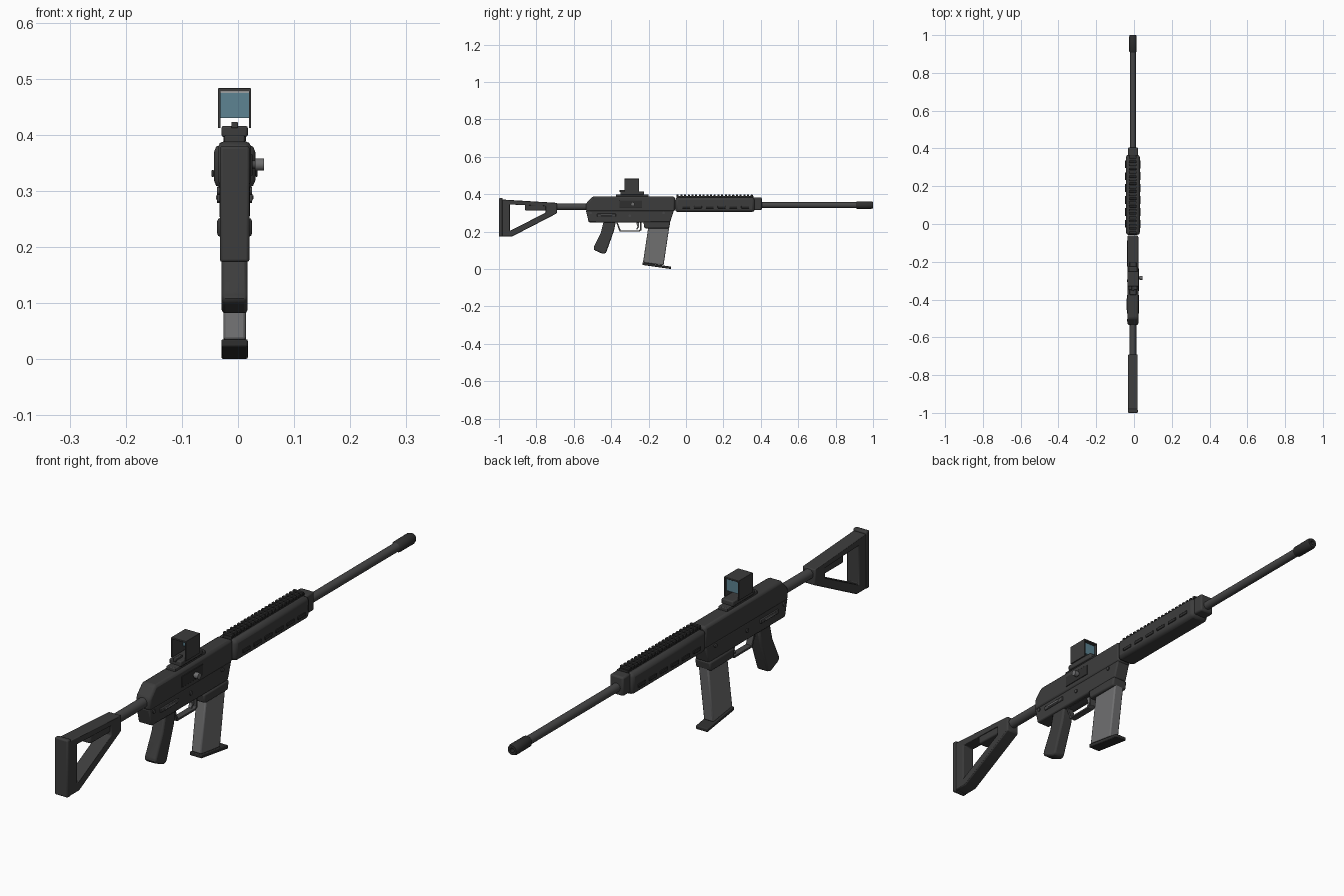
import bpy, bmesh, math

if "Cube" in bpy.data.objects:
    bpy.data.objects.remove(bpy.data.objects["Cube"])

CX = -0.006  # centre line; the bolt handle sticks out on the right


def mat(name, r, g, b):
    m = bpy.data.materials.new(name)
    m.diffuse_color = (r, g, b, 1)
    m.use_nodes = True
    m.node_tree.nodes["Principled BSDF"].inputs["Base Color"].default_value = m.diffuse_color
    return m


BODY = mat("body_black", 0.046, 0.046, 0.046)
DARK = mat("rail_black", 0.028, 0.028, 0.028)
STEEL = mat("barrel_grey", 0.062, 0.062, 0.063)
MAG = mat("magazine_grey", 0.16, 0.16, 0.163)
GLASS = mat("lens_blue", 0.11, 0.23, 0.29)


def finish(name, bm, material, bevel=0, segs=2):
    bmesh.ops.recalc_face_normals(bm, faces=bm.faces[:])
    me = bpy.data.meshes.new(name)
    bm.to_mesh(me)
    bm.free()
    ob = bpy.data.objects.new(name, me)
    bpy.context.collection.objects.link(ob)
    me.materials.append(material)
    if bevel:
        mod = ob.modifiers.new("bevel", 'BEVEL')
        mod.width, mod.segments = bevel, segs
        mod.limit_method, mod.angle_limit = 'ANGLE', math.radians(30)
    bpy.ops.object.select_all(action='DESELECT')
    ob.select_set(True)
    bpy.context.view_layer.objects.active = ob
    bpy.ops.object.shade_smooth_by_angle(angle=math.radians(35))
    return ob


def prism(name, pts, half, material, bevel=0, x=CX, hole=None):
    """Side profile (y, z) extruded across the width, with an optional opening."""
    bm = bmesh.new()

    def loop(p, s):
        return [bm.verts.new((x + s * half, y, z)) for y, z in p]
    a, b = loop(pts, -1), loop(pts, 1)
    n = len(pts)
    rings = [(a, b)]
    if hole:
        c, d = loop(hole, -1), loop(hole, 1)
        rings += [(a, c), (b, d), (c, d)]
    else:
        bm.faces.new(a)
        bm.faces.new(b)
    for p, q in rings:
        for i in range(n):
            j = (i + 1) % n
            bm.faces.new((p[i], p[j], q[j], q[i]))
    return finish(name, bm, material, bevel)


def box(name, y0, y1, z0, z1, half, material, bevel=0, x=CX):
    return prism(name, [(y0, z0), (y1, z0), (y1, z1), (y0, z1)], half, material, bevel, x)


def lathe(name, prof, z, material, sides=20):
    """Profile of (y, radius) turned around the barrel direction."""
    bm = bmesh.new()
    rings = [[bm.verts.new((CX + r * math.cos(2 * math.pi * k / sides), y,
                            z + r * math.sin(2 * math.pi * k / sides)))
              for k in range(sides)] for y, r in prof]
    for p, q in zip(rings, rings[1:]):
        for k in range(sides):
            j = (k + 1) % sides
            bm.faces.new((p[k], p[j], q[j], q[k]))
    bm.faces.new(rings[0])
    bm.faces.new(rings[-1])
    return finish(name, bm, material)


def pin(name, x0, x1, y, z, r, material, sides=12):
    """Round pin across the width."""
    pts = [(y + r * math.cos(2 * math.pi * k / sides), z + r * math.sin(2 * math.pi * k / sides))
           for k in range(sides)]
    return prism(name, pts, (x1 - x0) / 2, material, x=(x0 + x1) / 2)


# Skeleton stock with butt pad
prism("stock_frame", [(-.985, .372), (-.69, .354), (-.69, .298), (-.93, .174), (-.985, .174)],
      .025, BODY, .004,
      hole=[(-.942, .345), (-.75, .338), (-.75, .302), (-.93, .21), (-.942, .205)])
box("butt_pad", -1, -.98, .173, .38, .0265, BODY, .005)
box("stock_tube_sleeve", -.86, -.74, .313, .35, .02, BODY, .005)
lathe("buffer_tube", [(-.76, .018), (-.53, .018)], .333, STEEL)

# Receiver
prism("upper_receiver", [(-.535, .308), (-.06, .308), (-.06, .388), (-.5, .388), (-.535, .35)],
      .029, BODY, .009)
prism("lower_receiver", [(-.535, .313), (-.065, .313), (-.085, .25), (-.52, .25)],
      .027, BODY, .005)
prism("magazine_well", [(-.228, .252), (-.084, .252), (-.09, .218), (-.222, .218)],
      .031, BODY, .006)
box("ejection_port", -.355, -.235, .327, .366, .003, DARK, .001, x=CX + .0285)
pin("bolt_handle_stem", CX + .02, .034, -.285, .347, .007, STEEL)
pin("bolt_handle_knob", .03, .046, -.285, .347, .011, MAG)
for s in (-1, 1):
    box("selector_plate", -.475, -.375, .281, .296, .003, STEEL, .002, x=CX + s * .0285)
    box("selector_lever", -.455, -.395, .285, .292, .002, MAG, .001, x=CX + s * .0315)
    for y, z in ((-.51, .30), (-.3, .285), (-.12, .30)):
        pin("receiver_pin", CX + s * .028 - .003, CX + s * .028 + .003, y, z, .007, STEEL)

# Grip, trigger and guard
prism("grip", [(-.44, .255), (-.375, .255), (-.385, .205), (-.428, .085), (-.445, .081),
               (-.492, .102), (-.494, .115), (-.455, .195)], .023, BODY, .008)
prism("trigger", [(-.268, .255), (-.25, .255), (-.25, .225), (-.262, .21), (-.266, .212),
                  (-.26, .228)], .006, MAG)
prism("trigger_guard", [(-.375, .255), (-.238, .255), (-.238, .208), (-.25, .2), (-.355, .2)],
      .012, STEEL, .001,
      hole=[(-.366, .249), (-.245, .249), (-.245, .212), (-.253, .207), (-.349, .207)])

# Magazine
prism("magazine", [(-.2, .235), (-.088, .235), (-.12, .02), (-.23, .035)], .020, MAG, .005)
prism("magazine_base", [(-.233, .036), (-.08, .013), (-.08, 0), (-.233, .022)],
      .0235, DARK, .003)

# Handguard with raised side slots and toothed rail
box("handguard", -.058, .367, .305, .383, .037, BODY, .014)
box("handguard_cap", .36, .405, .315, .383, .027, BODY, .006)
for s in (-1, 1):
    for i in range(6):
        y = -.02 + i * .063
        box("handguard_slot", y, y + .042, .325, .337, .002, DARK, .0015, x=CX + s * .039)
box("rail_base", -.052, .362, .378, .39, .017, DARK)
for i in range(21):
    y = -.05 + i * .0198
    box("rail_tooth", y, y + .011, .388, .398, .02, DARK, .0015)

# Barrel and muzzle
lathe("barrel", [(.3, .0155), (.92, .0155)], .342, STEEL)
lathe("muzzle_brake", [(.908, .0155), (.915, .02), (.99, .0205), (1, .017), (1, .008),
                       (.97, .008)], .342, DARK)

# Reflex sight: foot, body, open hood and pane
box("sight_foot", -.375, -.2, .383, .4, .018, BODY, .003)
box("sight_body", -.35, -.225, .396, .416, .0235, BODY, .004)
box("sight_adjuster", -.355, -.315, .412, .423, .006, BODY, .002)
for s in (-1, 1):
    box("sight_wall", -.33, -.25, .412, .482, .002, BODY, x=CX + s * .0275)
box("sight_roof", -.33, -.25, .477, .483, .0295, BODY, .001)
box("sight_lens", -.268, -.26, .43, .475, .0255, GLASS)
